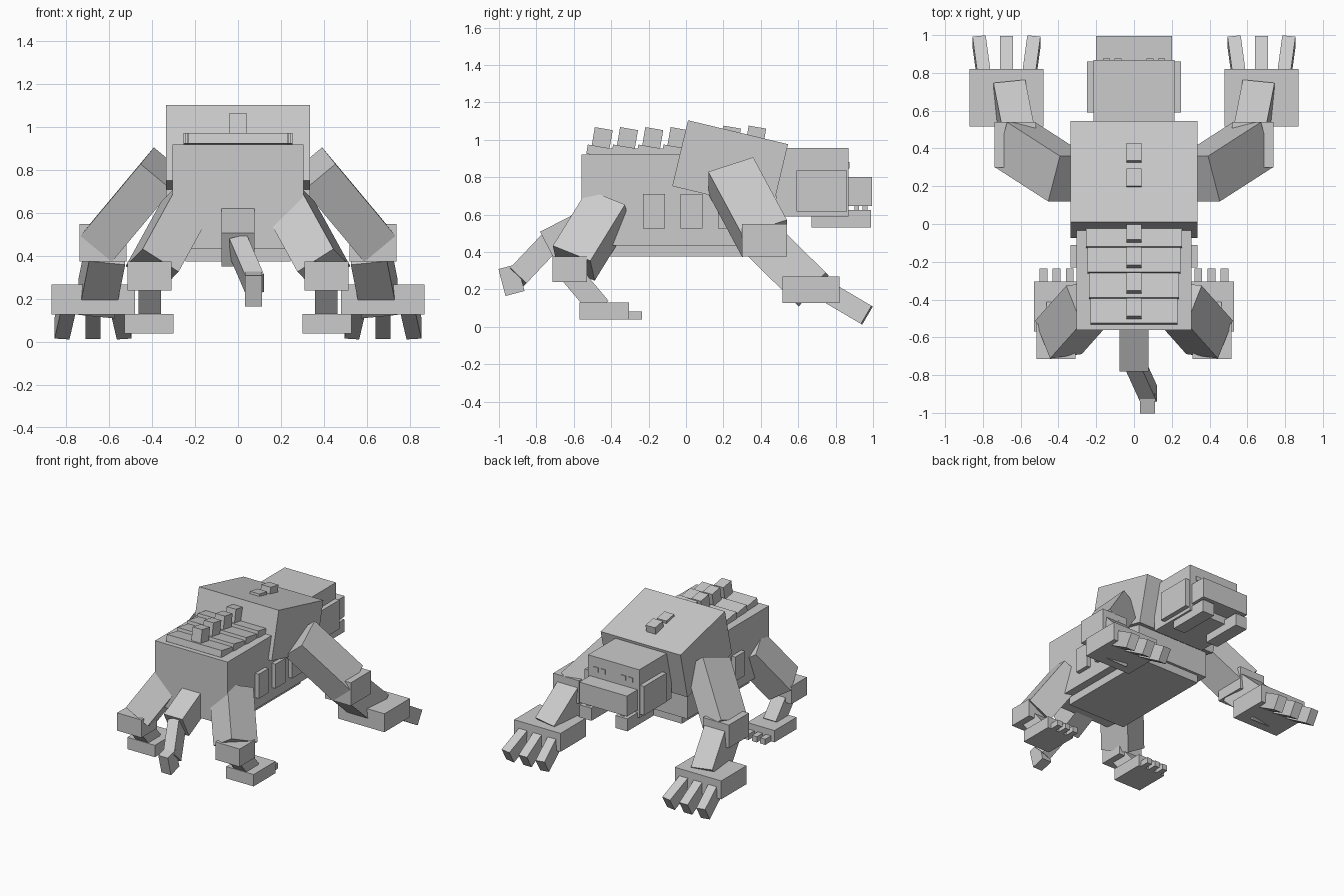
import bpy
from mathutils import Vector, Matrix

cube = bpy.data.objects.get("Cube")
if cube:
    bpy.data.objects.remove(cube, do_unlink=True)

GREY = (0.6, 0.6, 0.6, 1)
skin = bpy.data.materials.new("plain_grey")
skin.use_nodes = True
skin.diffuse_color = GREY
skin.node_tree.nodes["Principled BSDF"].inputs["Base Color"].default_value = GREY


def block(name, centre, size, rot=None):
    """Cube of the given size, turned by a rotation matrix."""
    bpy.ops.mesh.primitive_cube_add(size=1)
    ob = bpy.context.object
    ob.name = name
    ob.data.materials.append(skin)
    turn = rot.to_4x4() if rot else Matrix.Identity(4)
    ob.matrix_world = Matrix.Translation(centre) @ turn @ Matrix.Diagonal((*size, 1))
    return ob


def span(name, x, y, z):
    """Upright box given by its extents on each axis."""
    ends = (x, y, z)
    return block(name, [sum(e) / 2 for e in ends], [abs(e[1] - e[0]) for e in ends])


def beam(name, start, end, side, width, depth):
    """Box along a line; width is measured along the side vector."""
    start, end = Vector(start), Vector(end)
    axis = (end - start).normalized()
    u = Vector(side)
    u = (u - axis * u.dot(axis)).normalized()
    rot = Matrix((u, axis.cross(u), axis)).transposed()
    return block(name, (start + end) / 2, (width, depth, (end - start).length), rot)


def pitch(angle):
    return Matrix.Rotation(angle, 3, "X")


# Trunk and shoulder hump
span("body", (-.305, .305), (-.56, .42), (.435, .92))
span("belly", (-.245, .245), (-.41, .40), (.375, .46))
block("shoulder_hump", (0, .236, .864), (.67, .55, .362), pitch(-.235))

# Overlapping back plates and the row of spines
for i in range(4):
    y = -.455 + .135 * i
    block("back_plate", (0, y, .937), (.46 + .016 * i, .15, .05), pitch(-.17))
    block("spine", (0, y + .007, 1.01), (.08, .097, .1), pitch(-.17))
for y in (.24, .375):
    block("hump_spine", (0, y, 1.028), (.08, .095, .08), pitch(-.17))

# Head
span("head", (-.215, .215), (.48, .868), (.59, .955))
span("snout", (-.2, .2), (.86, .995), (.645, .80))

# Tail
beam("tail_base", (0, -.43, .59), (0, -.74, .43), (1, 0, 0), .156, .175)
beam("tail_middle", (0, -.73, .45), (.08, -.905, .265), (1, 0, 0), .085, .12)
beam("tail_tip", (.072, -.952, .322), (.072, -.914, .178), (1, 0, 0), .08, .105)

for s, label in ((1, "left"), (-1, "right")):
    # Face details
    span(label + "_cheek", (s * .2, s * .25), (.59, .86), (.615, .835))
    span(label + "_jaw", (s * .1, s * .2), (.67, .99), (.53, .625))
    for x in (.085, .145):
        span(label + "_eye", (s * (x - .018), s * (x + .018)), (.86, .875), (.845, .88))
    for y in (.90, .945):
        span(label + "_tooth", (s * .13, s * .16), (y, y + .025), (.62, .65))

    # Ribs
    for i in range(3):
        y = -.23 + .2 * i
        span(label + "_rib", (s * .3, s * .336), (y, y + .118), (.525, .71))

    # Arm
    beam(label + "_upper_arm", (s * .35, .24, .807), (s * .63, .42, .472),
         (-s * .06, .24, .075), .26, .19)
    span(label + "_elbow", (s * .52, s * .738), (.30, .54), (.375, .55))
    beam(label + "_forearm", (s * .61, .42, .45), (s * .66, .675, .2), (s, 0, 0), .17, .23)
    span(label + "_forearm_spur", (s * .595, s * .645), (.53, .605), (.28, .425))
    span(label + "_hand", (s * .48, s * .87), (.515, .82), (.128, .268))
    for k in (-1, 0, 1):
        beam(label + "_finger", (s * (.675 + k * .11), .71, .213),
             (s * (.675 + k * .145), .967, .062), (s, 0, 0), .07, .112)

    # Hind leg
    beam(label + "_thigh", (s * .235, -.415, .64), (s * .40, -.60, .34),
         (s * .08, .21, -.08), .23, .2)
    span(label + "_knee", (s * .31, s * .515), (-.715, -.53), (.24, .375))
    beam(label + "_shin", (s * .412, -.62, .29), (s * .412, -.46, .1), (s, 0, 0), .105, .12)
    span(label + "_foot", (s * .30, s * .53), (-.57, -.305), (.04, .13))
    for x in (.34, .41, .48):
        span(label + "_toe", (s * (x - .021), s * (x + .021)), (-.31, -.235), (.04, .083))
